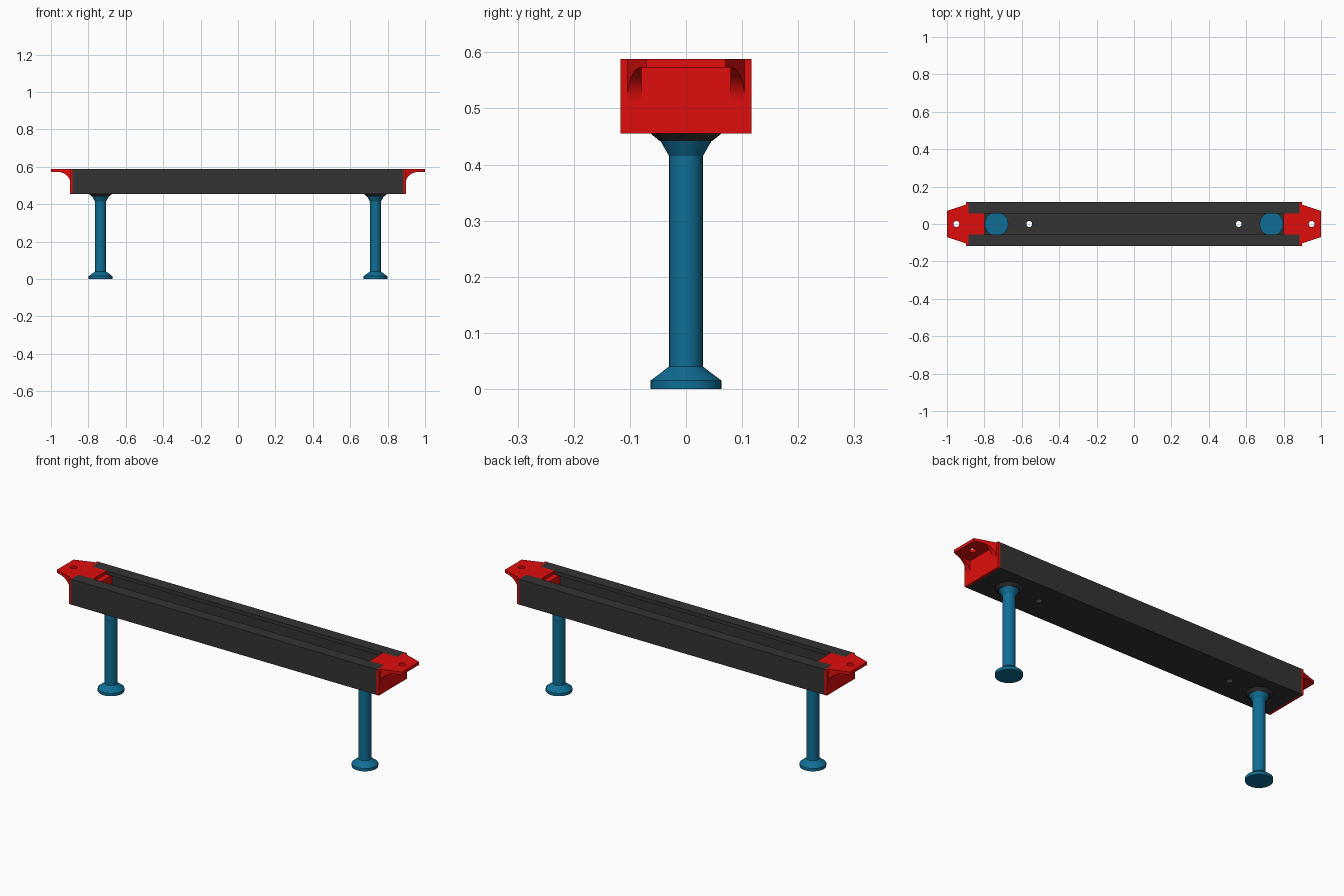
import bpy, bmesh, math
from mathutils import Vector

if "Cube" in bpy.data.objects:
    bpy.data.objects.remove(bpy.data.objects["Cube"])

Z0, Z1 = 0.455, 0.588          # beam bottom / top
HALF_W, SLOT = 0.117, 0.056    # beam half width, slot half width


def material(name, rgb):
    m = bpy.data.materials.new(name)
    m.diffuse_color = (*rgb, 1)
    m.use_nodes = True
    m.node_tree.nodes["Principled BSDF"].inputs["Base Color"].default_value = m.diffuse_color
    return m


GREY = material("dark_grey", (0.033, 0.033, 0.033))
RED = material("red", (0.74, 0.004, 0.004))
BLUE = material("blue", (0.005, 0.155, 0.30))


def make_object(name, bm, mat):
    bmesh.ops.recalc_face_normals(bm, faces=bm.faces[:])
    me = bpy.data.meshes.new(name)
    bm.to_mesh(me)
    bm.free()
    ob = bpy.data.objects.new(name, me)
    bpy.context.collection.objects.link(ob)
    if mat:
        me.materials.append(mat)
    return ob


def prism(name, pts, axis, lo, hi, mat):
    """Extrude a 2D outline along an axis (0=x, 1=y, 2=z)."""
    def at(p, h):
        v = list(p)
        v.insert(axis, h)
        return v
    bm = bmesh.new()
    face = bm.faces.new([bm.verts.new(at(p, lo)) for p in pts])
    out = bmesh.ops.extrude_face_region(bm, geom=[face])
    step = Vector(at((0, 0), hi - lo))
    bmesh.ops.translate(bm, vec=step, verts=[g for g in out["geom"] if isinstance(g, bmesh.types.BMVert)])
    return make_object(name, bm, mat)


def box(name, x, y, z, mat):
    return prism(name, [(x[0], y[0]), (x[1], y[0]), (x[1], y[1]), (x[0], y[1])], 2, z[0], z[1], mat)


def lathe(name, profile, x, mat, n=48):
    """Revolve (radius, z) points around a vertical axis at x, with capped ends."""
    bm = bmesh.new()
    rings = [[bm.verts.new((x + r * math.cos(2 * math.pi * i / n), r * math.sin(2 * math.pi * i / n), z))
              for i in range(n)] for r, z in profile]
    for a, b in zip(rings, rings[1:]):
        for i in range(n):
            j = (i + 1) % n
            bm.faces.new((a[i], a[j], b[j], b[i]))
    bm.faces.new(rings[0])
    bm.faces.new(rings[-1])
    return make_object(name, bm, mat)


def select(obs):
    bpy.ops.object.select_all(action='DESELECT')
    for o in obs:
        o.select_set(True)
    bpy.context.view_layer.objects.active = obs[0]


def smooth(ob):
    select([ob])
    bpy.ops.object.shade_smooth_by_angle(angle=math.radians(25))


def drill(ob, x, z):
    """Cut a small vertical hole through a part."""
    cutter = lathe("hole_cutter", [(0.016, z - 0.05), (0.016, z + 0.05)], x, None, 32)
    cutter.hide_render = True
    mod = ob.modifiers.new("hole", 'BOOLEAN')
    mod.operation = 'DIFFERENCE'
    mod.solver = 'EXACT'
    mod.object = cutter
    select([ob])
    bpy.ops.object.modifier_apply(modifier=mod.name)
    bpy.data.objects.remove(cutter)


# Slotted beam: C-shaped channel with two top lips
wall, floor, lip = 0.016, 0.016, 0.02
half = [(HALF_W, Z0), (HALF_W, Z1), (SLOT, Z1), (SLOT, Z1 - lip),
        (HALF_W - wall, Z1 - lip), (HALF_W - wall, Z0 + floor)]
beam = prism("beam", half + [(-y, z) for y, z in reversed(half)], 0, -0.885, 0.885, GREY)
for x in (-0.56, 0.56):
    drill(beam, x, Z0)
smooth(beam)

for s, side in ((-1, "left"), (1, "right")):
    # Leg with foot, flared neck and head inside the channel
    leg = lathe(side + "_leg", [(0.063, 0), (0.063, 0.015), (0.03, 0.04), (0.03, 0.415),
                                (0.046, 0.443), (0.046, 0.472), (0.063, 0.472), (0.063, 0.482)],
                s * 0.735, BLUE)
    smooth(leg)
    collar = lathe(side + "_leg_collar", [(0.047, 0.442), (0.063, Z0), (0.063, Z0 + 0.004)], s * 0.735, GREY)
    smooth(collar)

    # End cap: outer tab with screw hole
    tab = prism(side + "_end_cap", [(s * 0.89, -0.107), (s * 1.0, -0.07), (s * 1.0, 0.07), (s * 0.89, 0.107)],
                2, 0.573, Z1, RED)
    drill(tab, s * 0.95, 0.58)
    parts = [tab]

    # End plate, tongue in the slot, plug in the channel
    parts.append(box("plate", (s * 0.884, s * 0.897), (-HALF_W, HALF_W), (Z0, Z1), RED))
    parts.append(box("tongue", (s * 0.80, s * 0.89), (-SLOT, SLOT), (0.572, Z1), RED))
    parts.append(box("plug", (s * 0.80, s * 0.89), (-0.1, 0.1), (Z0 + floor + 0.012, 0.548), RED))

    # Curved gussets under the tab, outer faces follow its taper
    curve = [(0.97 - 0.073 * math.sin(a), 0.515 + 0.058 * math.cos(a))
             for a in [math.pi / 2 * i / 10 for i in range(11)]]
    for t in (-1, 1):
        g = prism("gusset", [(s * x, z) for x, z in curve] + [(s * 0.892, 0.515), (s * 0.892, 0.575), (s * 0.97, 0.575)],
                  1, t * 0.079, t * 0.12, RED)
        for v in g.data.vertices:
            if abs(v.co.y) > 0.1:
                v.co.y = t * (0.107 - (abs(v.co.x) - 0.89) / 0.11 * 0.037)
        parts.append(g)
    select(parts)
    bpy.ops.object.join()
    smooth(tab)
